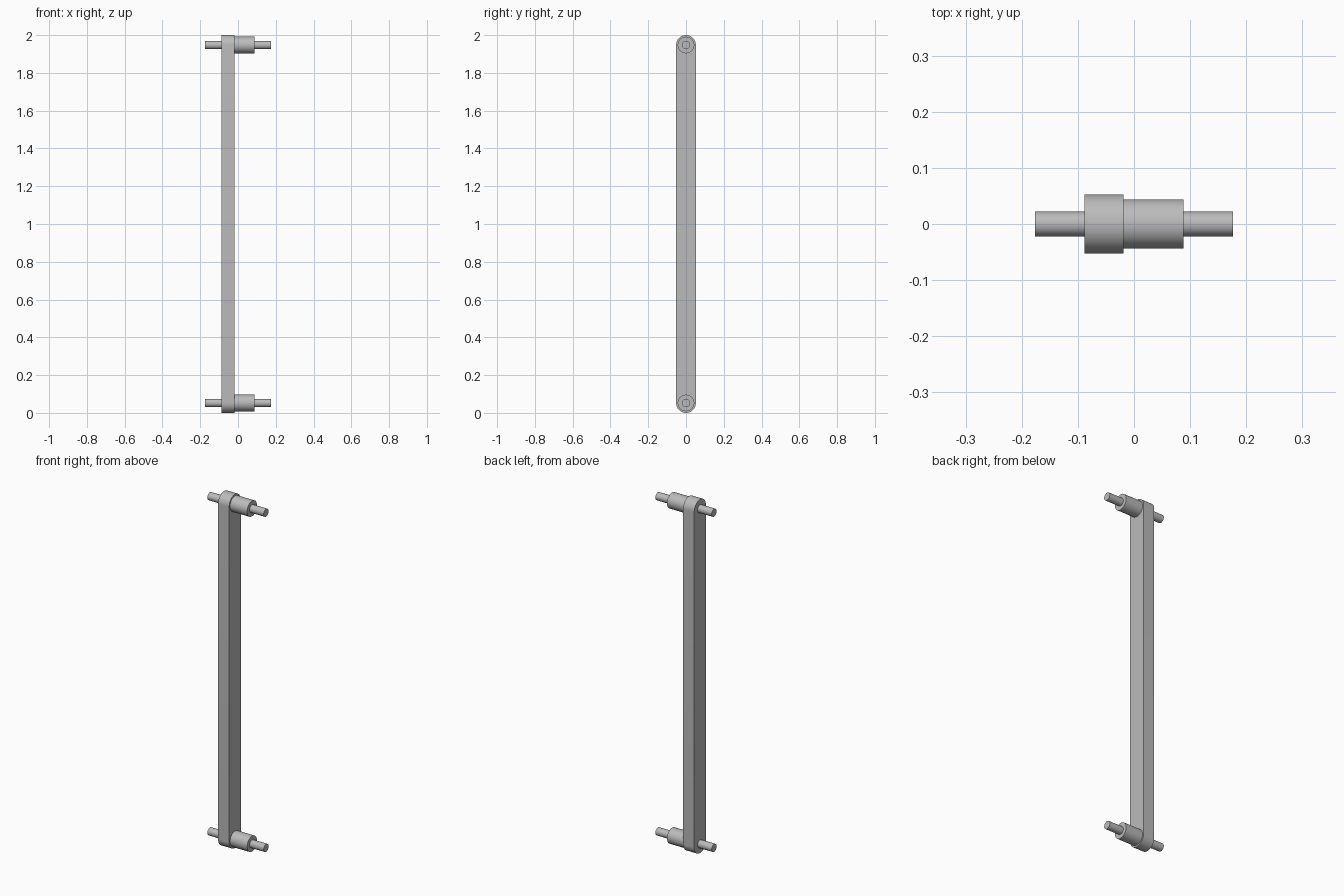
import bpy
import bmesh
from math import pi, sin, cos, radians

cube = bpy.data.objects.get("Cube")
if cube:
    bpy.data.objects.remove(cube, do_unlink=True)

# One plain metal colour
grey = bpy.data.materials.new("light grey metal")
grey.use_nodes = True
colour = (0.5, 0.5, 0.5, 1)
grey.diffuse_color = colour
grey.node_tree.nodes["Principled BSDF"].inputs["Base Color"].default_value = colour

BAR_RADIUS = 0.0525
LOW, HIGH = BAR_RADIUS, 2 - BAR_RADIUS


def prism(name, outline, x0, x1):
    """Extrude a (y, z) outline from x0 to x1."""
    bm = bmesh.new()
    face = bm.faces.new([bm.verts.new((x0, y, z)) for y, z in outline])
    out = bmesh.ops.extrude_face_region(bm, geom=[face])
    moved = [v for v in out["geom"] if isinstance(v, bmesh.types.BMVert)]
    bmesh.ops.translate(bm, verts=moved, vec=(x1 - x0, 0, 0))
    bmesh.ops.recalc_face_normals(bm, faces=bm.faces)
    mesh = bpy.data.meshes.new(name)
    bm.to_mesh(mesh)
    bm.free()
    mesh.materials.append(grey)
    obj = bpy.data.objects.new(name, mesh)
    bpy.context.collection.objects.link(obj)
    bpy.ops.object.select_all(action="DESELECT")
    obj.select_set(True)
    bpy.context.view_layer.objects.active = obj
    bpy.ops.object.shade_smooth_by_angle(angle=radians(30))
    return obj


def arc(z, radius, start, sweep, steps):
    return [(radius * cos(start + sweep * i / steps),
             z + radius * sin(start + sweep * i / steps)) for i in range(steps)]


def circle(z, radius):
    return arc(z, radius, 0, 2 * pi, 48)


# Link bar with fully rounded ends
ends = arc(HIGH, BAR_RADIUS, 0, pi, 32) + [(-BAR_RADIUS, HIGH)]
ends += arc(LOW, BAR_RADIUS, pi, pi, 32) + [(BAR_RADIUS, LOW)]
prism("link_bar", ends, -0.088, -0.019)

# Spacer collar and pin ends at both joints
for label, z in (("lower", LOW), ("upper", HIGH)):
    prism(label + "_collar", circle(z, 0.044), -0.019, 0.088)
    prism(label + "_right_pin", circle(z, 0.022), -0.176, -0.088)
    prism(label + "_left_pin", circle(z, 0.022), 0.088, 0.176)
